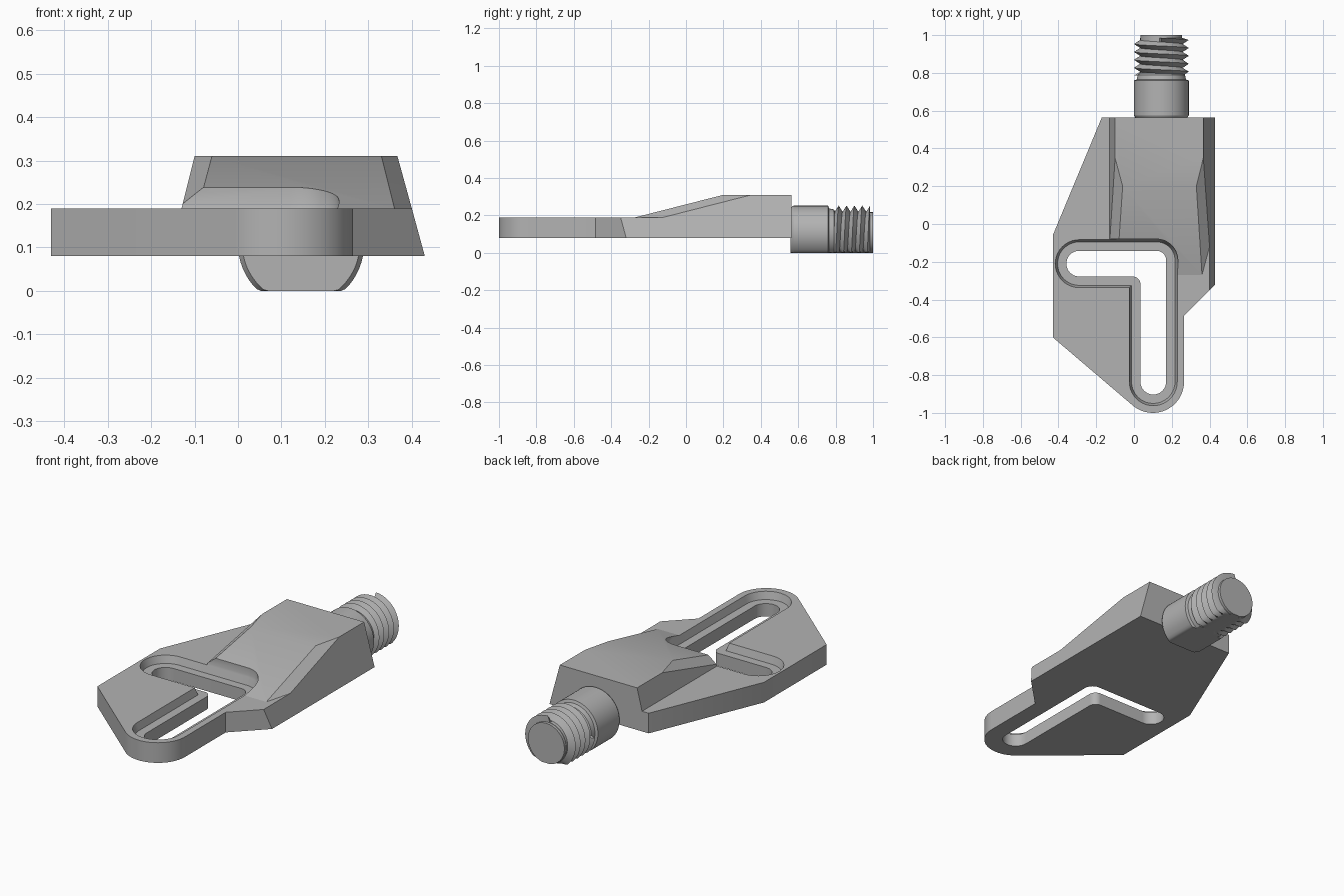
import bpy, bmesh
from math import sin, cos, pi, radians, ceil

if "Cube" in bpy.data.objects:
    bpy.data.objects.remove(bpy.data.objects["Cube"], do_unlink=True)

GREY = (0.45, 0.45, 0.45, 1)
metal = bpy.data.materials.new("plain grey metal")
metal.use_nodes = True
metal.diffuse_color = GREY
metal.node_tree.nodes["Principled BSDF"].inputs["Base Color"].default_value = GREY


def finish(bm, name):
    bmesh.ops.remove_doubles(bm, verts=bm.verts, dist=1e-5)
    bmesh.ops.recalc_face_normals(bm, faces=bm.faces)
    mesh = bpy.data.meshes.new(name)
    bm.to_mesh(mesh)
    bm.free()
    ob = bpy.data.objects.new(name, mesh)
    mesh.materials.append(metal)
    bpy.context.collection.objects.link(ob)
    return ob


def skin(rings, name, closed=True):
    """Bridge rings of equal length and cap both ends."""
    bm = bmesh.new()
    rows = [[bm.verts.new(p) for p in ring] for ring in rings]
    n = len(rows[0])
    for a, b in zip(rows, rows[1:]):
        for i in range(n if closed else n - 1):
            j = (i + 1) % n
            bm.faces.new((a[i], a[j], b[j], b[i]))
    for row in (rows[0], rows[-1]):
        bm.faces.new(row if closed else row[:-1])
    return finish(bm, name)


def arc(cx, cy, r, start, end, n=12):
    angles = [radians(start + (end - start) * i / n) for i in range(n + 1)]
    return [(cx + r * cos(a), cy + r * sin(a)) for a in angles]


# Flat plate with a rounded nose and a sloping right-hand flank
def plate_ring(z, flank):
    pts = [(-0.43, -0.6)] + arc(0.1, -0.835, 0.165, 230, 360, 24)
    pts += [(0.265, -0.485), (flank, flank - 0.75), (flank, 0.565),
            (-0.17, 0.565), (-0.43, -0.06)]
    return [(x, y, z) for x, y in pts]


plate = skin([plate_ring(0.08, 0.43), plate_ring(0.19, 0.4)], "plate")

# Raised block: ramp at the front, facets on the ramp corners
bm = bmesh.new()
for base, top, ramp_top, ramp_foot in ((-0.13, -0.1, -0.06, -0.092),
                                       (0.4, 0.367, 0.33, 0.36)):
    for p in ((base, 0.565, 0.19), (base, -0.12, 0.19), (ramp_foot, -0.27, 0.19),
              (top, 0.565, 0.31), (top, 0.35, 0.31), (ramp_top, 0.2, 0.31)):
        bm.verts.new(p)
bmesh.ops.convex_hull(bm, input=bm.verts)
bmesh.ops.dissolve_limit(bm, angle_limit=radians(1), verts=bm.verts, edges=bm.edges)
block = finish(bm, "raised_block")


# L-shaped slot with a wider, tapered recess around its upper edge
def slot_ring(z, r):
    grow = r - 0.068
    inner = max(0.04 - grow, 0.002)
    left, low = 0.102 - r, -0.21 - r
    pts = arc(-0.29, -0.21, r, 90, 270, 20)
    pts += arc(left - inner, low - inner, inner, 90, 0)
    pts += arc(0.102, -0.835, r, 180, 360, 20)
    pts += arc(0.12, -0.192, 0.05 + grow, 0, 90)
    return [(x, y, z) for x, y in pts]


LEVELS = ((0, 0.068), (0.15, 0.068), (0.15, 0.115), (0.2, 0.13), (0.4, 0.13))
cutter = skin([slot_ring(z, r) for z, r in LEVELS], "slot_cutter")
cutter.hide_render = True
for ob in (plate, block):
    cut = ob.modifiers.new("slot", "BOOLEAN")
    cut.operation = "DIFFERENCE"
    cut.solver = "EXACT"
    cut.object = cutter
    bpy.context.view_layer.objects.active = ob
    bpy.ops.object.modifier_apply(modifier=cut.name)
bpy.data.objects.remove(cutter, do_unlink=True)

# Bolt along y, with a flat along its underside
SEGS, AXIS_X, AXIS_Z = 64, 0.145, 0.107
MINOR, MAJOR = 0.112, 0.145


def bolt_point(r, y, a):
    return (AXIS_X + r * cos(a), y, max(0, AXIS_Z + r * sin(a)))


PROFILE = ((0.135, 0.56), (MAJOR, 0.575), (MAJOR, 0.76), (0.13, 0.765),
           (0.125, 0.79), (0.11, 0.8), (0.11, 1))
shank = skin([[bolt_point(r, y, 2 * pi * i / SEGS) for i in range(SEGS)]
              for r, y in PROFILE], "bolt_shank")

# Helical thread: alternating root and crest rows, clamped at both ends
PITCH, START, END = 0.042, 0.785, 0.985
rings = []
for k in range(-2, ceil(2 * (END - START) / PITCH) + 1):
    ring = []
    for i in range(SEGS + 1):
        y = START + PITCH * (k / 2 + i / SEGS)
        r = MAJOR if k % 2 and START < y < END else MINOR
        ring.append(bolt_point(r, min(max(y, START), END), 2 * pi * i / SEGS))
    rings.append(ring)
thread = skin(rings, "bolt_thread", closed=False)

# Smooth the rounded faces, keep the edges crisp
for ob in (plate, block, shank, thread):
    bpy.ops.object.select_all(action="DESELECT")
    ob.select_set(True)
    bpy.context.view_layer.objects.active = ob
    bpy.ops.object.shade_smooth_by_angle(angle=radians(25))
